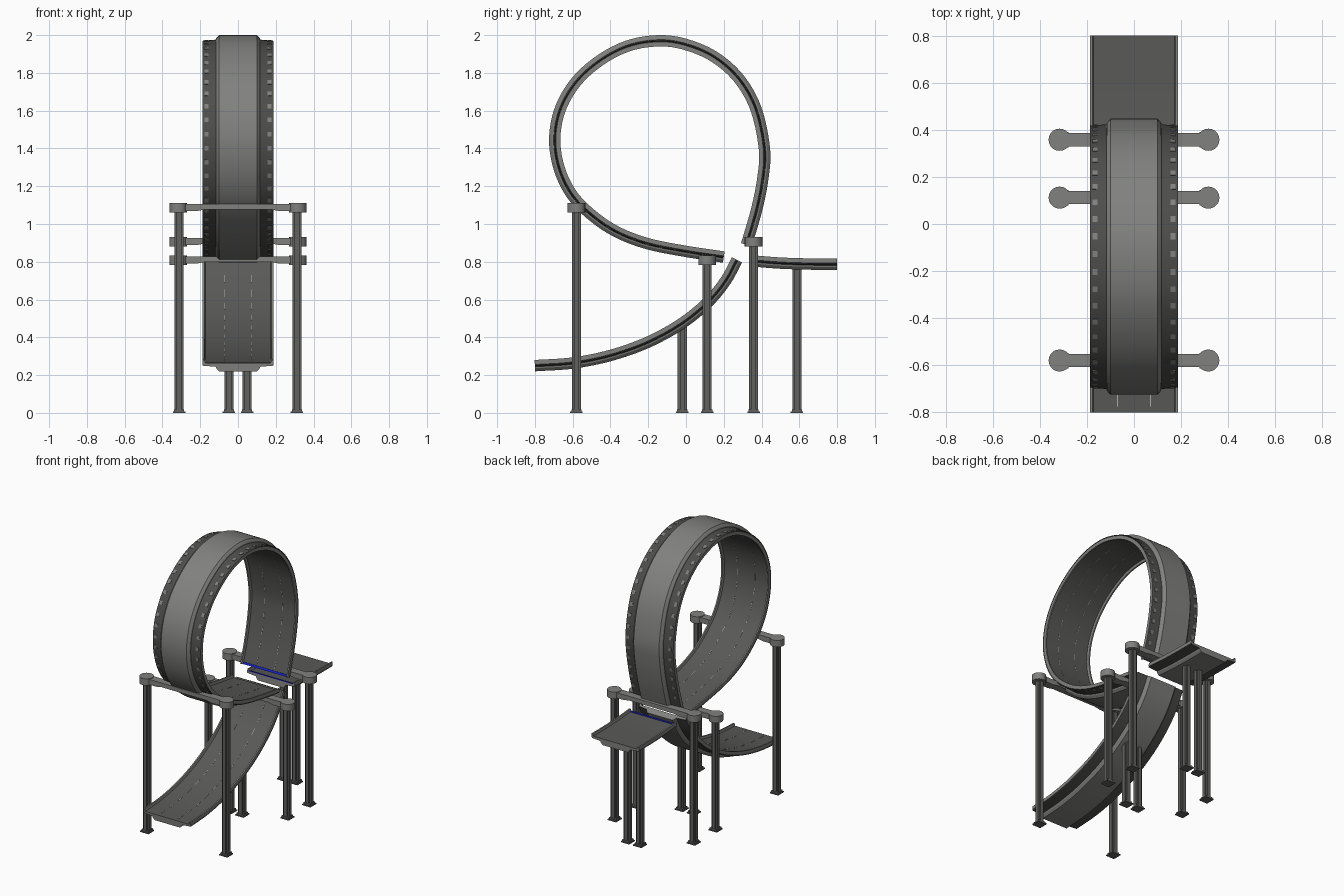
import bpy, bmesh, math
from mathutils import Vector

if "Cube" in bpy.data.objects:
    bpy.data.objects.remove(bpy.data.objects["Cube"])


def material(name, c):
    m = bpy.data.materials.new(name)
    m.diffuse_color = (*c, 1)
    m.use_nodes = True
    m.node_tree.nodes["Principled BSDF"].inputs["Base Color"].default_value = m.diffuse_color
    return m


ROAD = material("road grey", (0.10, 0.10, 0.097))
SHELL = material("shell grey", (0.22, 0.22, 0.212))
DARK = material("underside dark grey", (0.075, 0.075, 0.073))
POLE = material("pole grey", (0.12, 0.12, 0.116))
LINE = material("lane line light grey", (0.42, 0.42, 0.41))
BLUE = material("blue strip", (0.01, 0.02, 0.65))


def finish(bm, name, mats, smooth=True):
    bmesh.ops.recalc_face_normals(bm, faces=bm.faces)
    me = bpy.data.meshes.new(name)
    bm.to_mesh(me)
    bm.free()
    ob = bpy.data.objects.new(name, me)
    bpy.context.collection.objects.link(ob)
    for m in mats:
        me.materials.append(m)
    if smooth:
        bpy.context.view_layer.objects.active = ob
        ob.select_set(True)
        bpy.ops.object.shade_smooth_by_angle(angle=math.radians(25))
        ob.select_set(False)
    return ob


def spline(ctrl, step=0.025):
    """Smooth side-view path: list of (point, normal) evenly spaced in (y, z)."""
    P = [Vector(p) for p in ctrl]
    P = [2 * P[0] - P[1]] + P + [2 * P[-1] - P[-2]]
    fine = []
    for a, b, c, d in zip(P, P[1:], P[2:], P[3:]):
        for i in range(40):
            t = i / 40
            fine.append(0.5 * (2 * b + (c - a) * t + (2 * a - 5 * b + 4 * c - d) * t * t
                               + (3 * b - a - 3 * c + d) * t ** 3))
    fine.append(P[-2])
    length = sum((q - p).length for p, q in zip(fine, fine[1:]))
    n = max(2, round(length / step))
    pts, run, k = [fine[0]], 0, 1
    for p, q in zip(fine, fine[1:]):
        run += (q - p).length
        if run >= k * length / n - 1e-6 and k < n:
            pts.append(q)
            k += 1
    pts.append(fine[-1])
    out = []
    for i, p in enumerate(pts):
        t = (pts[min(i + 1, len(pts) - 1)] - pts[max(i - 1, 0)]).normalized()
        out.append((p, Vector((-t.y, t.x))))
    return out


def sweep(bm, path, section, mats=None):
    """Sweep a closed (across, height) section along a path, with end caps."""
    rings = []
    for p, n in path:
        rings.append([bm.verts.new((u, p.x + n.x * v, p.y + n.y * v)) for u, v in section])
    k = len(section)
    for r, s in zip(rings, rings[1:]):
        for j in range(k):
            f = bm.faces.new((r[j], r[(j + 1) % k], s[(j + 1) % k], s[j]))
            f.material_index = mats[j] if mats else 0
    for r in (rings[0], rings[-1]):
        bm.faces.new(r).material_index = 1 if mats else 0


def strip(u0, u1, v0, v1):
    return [(u0, v0), (u1, v0), (u1, v1), (u0, v1)]


# Track cross-section: road with raised curbs, side groove, flanges, keel below
half = [(.172, .014), (.177, .03), (.187, .03), (.187, .006), (.182, .004), (.187, 0),
        (.117, -.006), (.115, -.014), (.1, -.03)]
half_mats = [1, 1, 1, 2, 2, 2, 1, 1]
SECTION = half + [(-u, v) for u, v in reversed(half)]
MATS = half_mats + [1] + half_mats[::-1] + [0]

ramp = spline([(-.8, .25), (-.6, .264), (-.4, .304), (-.2, .375), (-.02, .475),
               (.12, .59), (.21, .70), (.27, .81)])
loop = spline([(.32, .89), (.375, 1.08), (.408, 1.25), (.415, 1.4), (.37, 1.61), (.28, 1.77),
               (.15, 1.885), (0, 1.95), (-.14, 1.97), (-.3, 1.945), (-.45, 1.87), (-.58, 1.755),
               (-.665, 1.61), (-.695, 1.45), (-.67, 1.29), (-.6, 1.15), (-.49, 1.04),
               (-.36, .955), (-.2, .895), (0, .855), (.2, .825)])
leave = spline([(.37, .803), (.5, .793), (.65, .788), (.8, .787)])

for name, path in (("entry_ramp", ramp), ("loop_track", loop), ("exit_track", leave)):
    bm = bmesh.new()
    sweep(bm, path, SECTION, MATS)
    finish(bm, name, [ROAD, SHELL, DARK])

# Dashed lane lines on the ramp and loop roads
bm = bmesh.new()
for path in (ramp, loop):
    for i in range(1, len(path) - 3, 4):
        for u in (-.07, .07):
            sweep(bm, path[i:i + 3], strip(u - .0015, u + .0015, .013, .0155))
finish(bm, "lane_lines", [LINE], False)

# Small plates along the undersides of the loop flanges
bm = bmesh.new()
for i in range(4, len(loop) - 4, 3):
    for s in (-1, 1):
        sweep(bm, loop[i:i + 2], strip(s * .155, s * .177, -.001, -.0045))
finish(bm, "flange_plates", [SHELL], False)

# Blue strips at the loop start and the exit start
bm = bmesh.new()
for path in (loop, leave):
    a, n = path[0]
    b = a + (path[1][0] - a) * 0.5
    sweep(bm, [(a, n), (b, n)], strip(-.17, .17, .012, .018))
finish(bm, "blue_strips", [BLUE], False)


def prism(bm, outline, lo, hi, axis="z"):
    def at(a, b, h):
        return (a, b, h) if axis == "z" else (a, h, b)
    r0 = [bm.verts.new(at(a, b, lo)) for a, b in outline]
    r1 = [bm.verts.new(at(a, b, hi)) for a, b in outline]
    n = len(outline)
    for j in range(n):
        bm.faces.new((r0[j], r0[(j + 1) % n], r1[(j + 1) % n], r1[j]))
    bm.faces.new(r0[::-1])
    bm.faces.new(r1)


def rect(x, y, a, b):
    return [(x - a, y - b), (x + a, y - b), (x + a, y + b), (x - a, y + b)]


def column(bm, x, y, top):
    """Fluted column: square with notched corners, on a stepped foot."""
    a, b = .024, .013
    corner = [(a, b), (b, b), (b, a)]
    pts = []
    for k in range(4):
        c, s = round(math.cos(k * math.pi / 2)), round(math.sin(k * math.pi / 2))
        pts += [(x + c * u - s * v, y + s * u + c * v) for u, v in corner]
    prism(bm, pts, .01, top)
    prism(bm, rect(x, y, .033, .033), 0, .007)
    prism(bm, rect(x, y, .027, .027), .007, .018)


# Three gantries: tall side columns, round caps and a cross beam
for name, y, top in (("front", -.58, 1.11), ("middle", .112, .832), ("rear", .358, .93)):
    bm = bmesh.new()
    for x in (-.312, .312):
        column(bm, x, y, top - .045)
    finish(bm, name + "_gantry_columns", [POLE], False)
    bm = bmesh.new()
    for x in (-.316, .316):
        ring = [(x + .047 * math.cos(k * math.pi / 10), y + .047 * math.sin(k * math.pi / 10))
                for k in range(20)]
        prism(bm, ring, top - .048, top)
    side = [(.3, -.004), (.3, -.042), (.22, -.042), (.18, -.034)]
    outline = [(u, top + v) for u, v in side] + [(-u, top + v) for u, v in reversed(side)]
    prism(bm, outline, y - .028, y + .028, "y")
    finish(bm, name + "_gantry_beam", [SHELL])

# Short twin columns under the ramp and the exit
for name, y, top in (("ramp", -.02, .455), ("exit", .587, .768)):
    bm = bmesh.new()
    for x in (-.048, .048):
        column(bm, x, y, top)
    finish(bm, name + "_twin_columns", [POLE], False)
